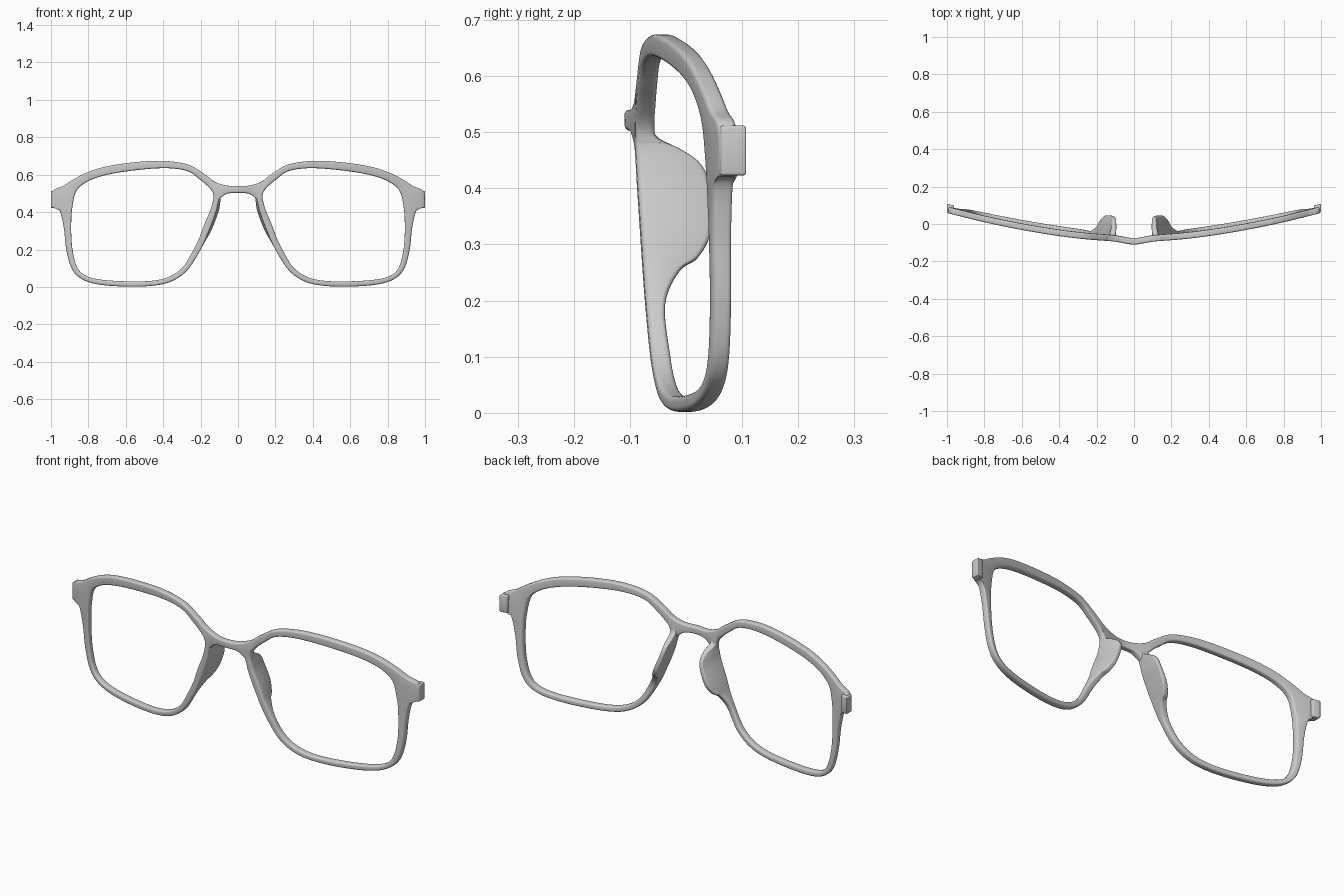
import bpy, bmesh, math
from mathutils import Vector

if "Cube" in bpy.data.objects:
    bpy.data.objects.remove(bpy.data.objects["Cube"])

DEPTH = 0.034    # normal front-to-back thickness
ROUND = 0.009    # edge rounding


def front_y(x, z):
    """Wrap curve of the front surface: swept back, slightly tilted, bridge pushed forward."""
    x = abs(x)
    return -0.092 + 0.154 * x ** 1.6 + 0.03 * (0.4 - z) - 0.014 * math.exp(-(x / 0.075) ** 2)


def catmull(a, b, c, d, t):
    return [0.5 * (2 * q + (r - p) * t + (2 * p - 5 * q + 4 * r - s) * t * t
                   + (3 * q - p - 3 * r + s) * t ** 3) for p, q, r, s in zip(a, b, c, d)]


def smooth_stations(st, closed, steps=6):
    n = len(st)
    get = (lambda i: st[i % n]) if closed else (lambda i: st[max(0, min(n - 1, i))])
    out = [catmull(get(i - 1), get(i), get(i + 1), get(i + 2), k / steps)
           for i in range(n if closed else n - 1) for k in range(steps)]
    return out if closed else out + [st[-1]]


def section(ox, oz, ix, iz, depth):
    """Rounded rectangle between an outer and an inner outline point."""
    inner, across = Vector((ix, iz)), Vector((ox - ix, oz - iz))
    w = across.length
    r = min(ROUND, w * 0.45, depth * 0.45)
    pts = []
    for cu, cv, start in ((w - r, depth - r, 0), (r, depth - r, 90), (r, r, 180), (w - r, r, 270)):
        for k in range(5):
            a = math.radians(start + k * 22.5)
            u, v = cu + r * math.cos(a), cv + r * math.sin(a)
            back = max(0, v - DEPTH) / 0.095                  # nose pads thin out and lean inwards
            u = w / 2 + (u - w / 2) * (1 - 0.35 * back)
            p = inner + across * (u / w)
            pts.append((p.x - 0.02 * back, front_y(p.x, p.y) + v, p.y))
    return pts


def make_object(name, bm, mirror):
    bmesh.ops.recalc_face_normals(bm, faces=bm.faces)
    mesh = bpy.data.meshes.new(name)
    bm.to_mesh(mesh)
    bm.free()
    obj = bpy.data.objects.new(name, mesh)
    bpy.context.collection.objects.link(obj)
    bpy.context.view_layer.objects.active = obj
    obj.select_set(True)
    bpy.ops.object.shade_smooth_by_angle(angle=math.radians(40))
    obj.select_set(False)
    if mirror:
        obj.modifiers.new("Mirror", 'MIRROR')


def sweep(name, stations, closed, mirror):
    full = [tuple(s) + (DEPTH,) if len(s) == 4 else s for s in stations]
    bm = bmesh.new()
    rings = [[bm.verts.new(p) for p in section(*s)] for s in smooth_stations(full, closed)]
    for i in range(len(rings) if closed else len(rings) - 1):
        a, b = rings[i], rings[(i + 1) % len(rings)]
        for j in range(len(a)):
            k = (j + 1) % len(a)
            bm.faces.new((a[j], a[k], b[k], b[j]))
    if not closed:
        bm.faces.new(rings[0])
        bm.faces.new(rings[-1])
    make_object(name, bm, mirror)


# Lens rim with nose pad: outer x, z, inner x, z, optional depth
rim = [
    (.105, .525, .138, .51), (.14, .572, .16, .537), (.19, .61, .205, .575),
    (.27, .655, .27, .619), (.40, .674, .38, .635), (.55, .667, .53, .626),
    (.70, .645, .68, .604), (.80, .615, .78, .575), (.88, .575, .84, .54),
    (.935, .54, .868, .505), (.993, .51, .88, .46), (.993, .43, .889, .40),
    (.955, .41, .891, .36), (.932, .32, .892, .30), (.918, .20, .885, .20),
    (.89, .10, .862, .11), (.84, .045, .82, .063), (.75, .014, .74, .04),
    (.60, .002, .60, .03), (.45, .007, .46, .033), (.35, .032, .365, .056),
    (.27, .09, .293, .108), (.205, .19, .24, .195), (.175, .25, .21, .255, .065),
    (.165, .275, .20, .28, .10), (.146, .32, .182, .33, .126),
    (.117, .40, .15, .405, .128), (.108, .44, .138, .445, .115),
    (.10, .47, .132, .47, .08), (.10, .495, .131, .487, .04),
]
sweep("rim_and_nose_pad", rim, True, True)

# Bridge between the rims: top x, z, bottom x, z
half = [(.165, .588, .108, .46), (.115, .558, .085, .482), (.06, .542, .055, .499)]
bridge = [(-a, b, -c, d) for a, b, c, d in half] + [(0, .54, 0, .503)] + half[::-1]
sweep("bridge", bridge, False, False)

# Hinge end blocks, flush with the rim front and standing proud at the back
bm = bmesh.new()
bmesh.ops.create_cube(bm, size=1)
for v in bm.verts:
    x, z = 0.981 + v.co.x * 0.038, 0.4675 + v.co.z * 0.089
    v.co = (x, 0.0855 + v.co.y * 0.046 + (x - 1) * 0.25, z)
bmesh.ops.bevel(bm, geom=bm.edges[:], offset=0.005, segments=3, profile=0.5, affect='EDGES')
make_object("end_block", bm, True)
